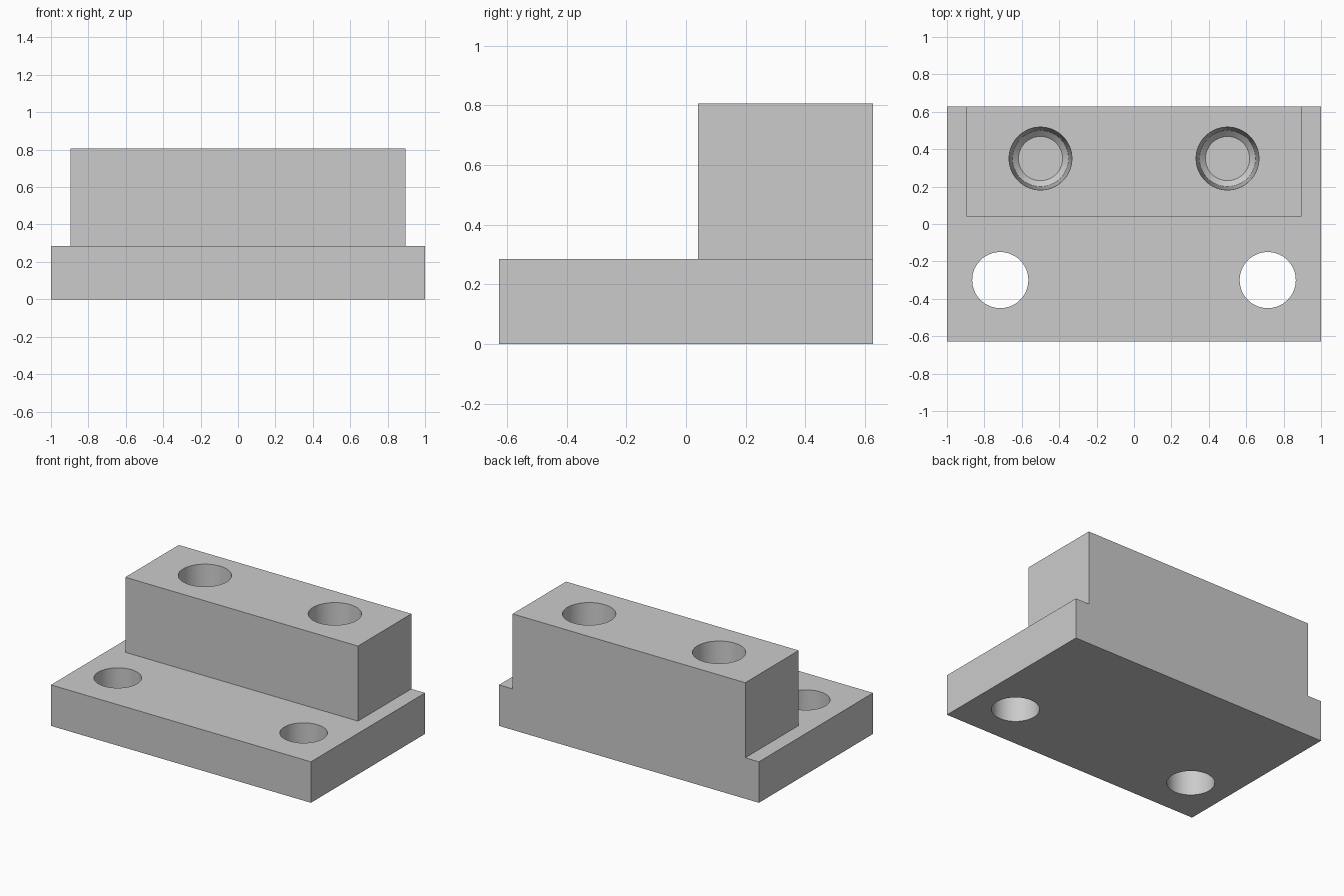
import bpy
import bmesh
import math
from mathutils import Vector

cube = bpy.data.objects.get("Cube")
if cube:
    bpy.data.objects.remove(cube, do_unlink=True)

GREY = (0.6, 0.6, 0.6, 1)
grey = bpy.data.materials.new("plain grey")
grey.use_nodes = True
grey.diffuse_color = GREY
grey.node_tree.nodes["Principled BSDF"].inputs["Base Color"].default_value = GREY

BASE_TOP, BLOCK_TOP = 0.285, 0.807
BACK, BLOCK_FRONT = 0.627, 0.04


def add_object(name, bm):
    bmesh.ops.recalc_face_normals(bm, faces=bm.faces)
    mesh = bpy.data.meshes.new(name)
    bm.to_mesh(mesh)
    bm.free()
    mesh.materials.append(grey)
    obj = bpy.data.objects.new(name, mesh)
    bpy.context.collection.objects.link(obj)
    return obj


def box(name, low, high):
    low, high = Vector(low), Vector(high)
    bm = bmesh.new()
    bmesh.ops.create_cube(bm, size=1)
    bmesh.ops.scale(bm, vec=high - low, verts=bm.verts)
    bmesh.ops.translate(bm, vec=(low + high) / 2, verts=bm.verts)
    return add_object(name, bm)


def turned(name, x, y, profile, sides=64):
    """Closed solid turned around a vertical axis from (radius, z) points."""
    bm = bmesh.new()
    rings = []
    for radius, z in profile:
        angles = [math.tau * i / sides for i in range(sides)]
        rings.append([bm.verts.new((x + radius * math.cos(a), y + radius * math.sin(a), z))
                      for a in angles])
    for lower, upper in zip(rings, rings[1:]):
        for i in range(sides):
            j = (i + 1) % sides
            bm.faces.new((lower[i], lower[j], upper[j], upper[i]))
    bm.faces.new(rings[0])
    bm.faces.new(rings[-1])
    return add_object(name, bm)


def combine(target, tool, operation):
    mod = target.modifiers.new(tool.name, "BOOLEAN")
    mod.object, mod.operation, mod.solver = tool, operation, "EXACT"
    bpy.context.view_layer.objects.active = target
    bpy.ops.object.modifier_apply(modifier=mod.name)
    bpy.data.objects.remove(tool, do_unlink=True)


# Base plate with the raised block flush at the back
body = box("stepped_mounting_block", (-1, -BACK, 0), (1, BACK, BASE_TOP))
block = box("raised_block", (-0.895, BLOCK_FRONT, 0.1), (0.895, BACK, BLOCK_TOP))
combine(body, block, "UNION")

# Through holes in the plate and tapered blind holes in the block
for side in (-1, 1):
    through = turned("plate_hole", side * 0.715, -0.3, [(0.15, -0.1), (0.15, 0.5)])
    combine(body, through, "DIFFERENCE")
    blind = turned("block_hole", side * 0.5, 0.35,
                   [(0.118, 0.36), (0.15, 0.39), (0.168, BLOCK_TOP), (0.168, 0.9)])
    combine(body, blind, "DIFFERENCE")

# Smooth hole walls, sharp edges
bpy.ops.object.select_all(action="DESELECT")
body.select_set(True)
bpy.context.view_layer.objects.active = body
bpy.ops.object.shade_smooth_by_angle(angle=math.radians(30))
